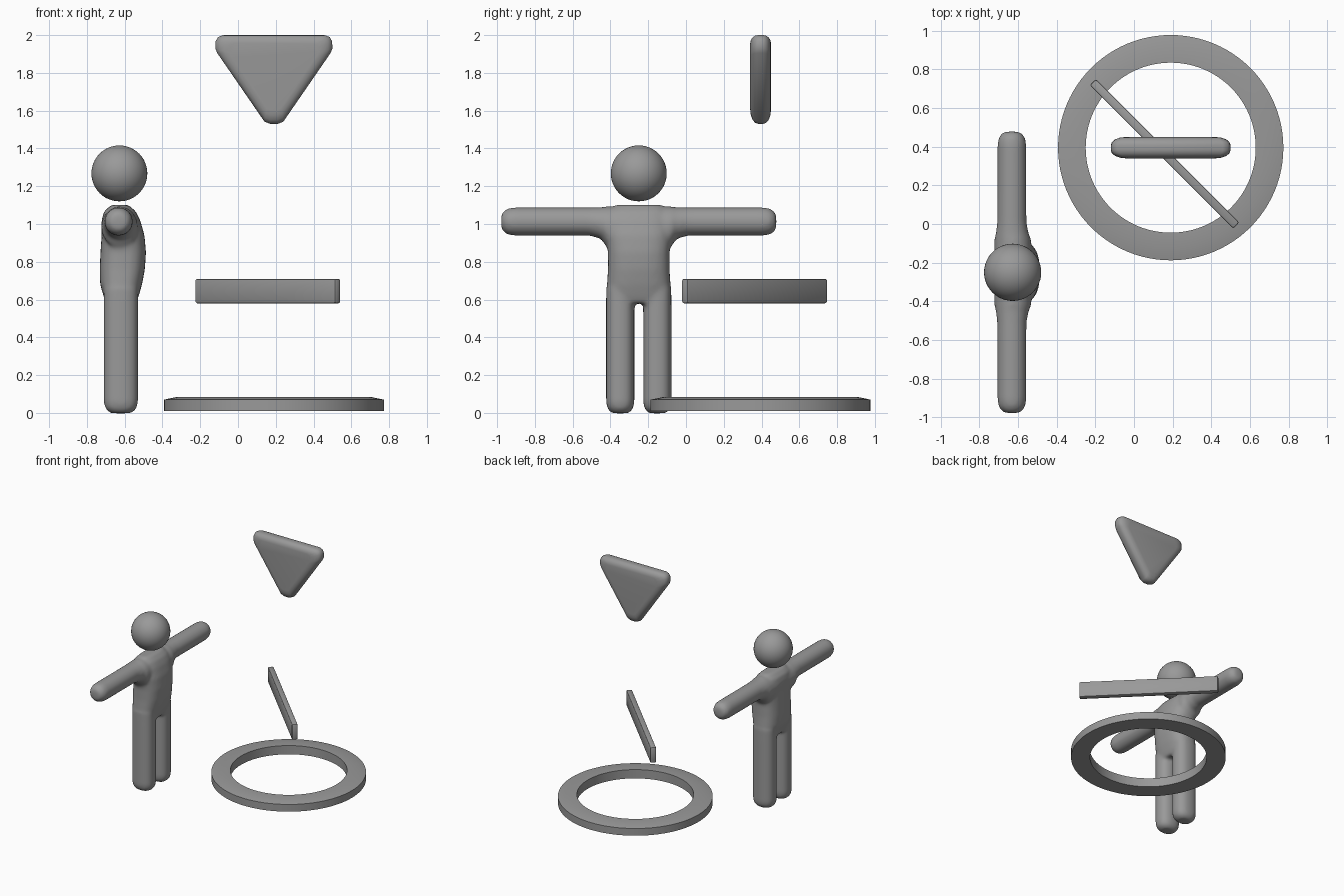
import bpy, bmesh, math
from mathutils import Matrix, Vector

if "Cube" in bpy.data.objects:
    bpy.data.objects.remove(bpy.data.objects["Cube"])

grey = bpy.data.materials.new("mid grey")
grey.diffuse_color = (0.32, 0.32, 0.32, 1)
grey.use_nodes = True
grey.node_tree.nodes["Principled BSDF"].inputs["Base Color"].default_value = grey.diffuse_color


def finish(bm, name, angle=35):
    bmesh.ops.recalc_face_normals(bm, faces=bm.faces[:])
    mesh = bpy.data.meshes.new(name)
    bm.to_mesh(mesh)
    bm.free()
    mesh.materials.append(grey)
    obj = bpy.data.objects.new(name, mesh)
    bpy.context.collection.objects.link(obj)
    bpy.ops.object.select_all(action='DESELECT')
    obj.select_set(True)
    bpy.context.view_layer.objects.active = obj
    bpy.ops.object.shade_smooth_by_angle(angle=math.radians(angle))
    return obj


def loft(bm, rings, capped=True):
    """Skin a list of equal-length point rings; uncapped lofts close on themselves."""
    loops = [[bm.verts.new(p) for p in ring] for ring in rings]
    pairs = list(zip(loops, loops[1:]))
    if capped:
        bm.faces.new(loops[0])
        bm.faces.new(loops[-1])
    else:
        pairs.append((loops[-1], loops[0]))
    for a, b in pairs:
        for i in range(len(a)):
            j = (i + 1) % len(a)
            bm.faces.new((a[i], a[j], b[j], b[i]))


def oval(n, ru, rv, power=1.0):
    pts = []
    for i in range(n):
        c, s = math.cos(2 * math.pi * i / n), math.sin(2 * math.pi * i / n)
        pts.append((ru * math.copysign(abs(c) ** power, c),
                    rv * math.copysign(abs(s) ** power, s)))
    return pts


MID_Y = -0.25  # symmetry plane of the figure

# Body: torso, arms and legs fused into one smooth skin
bm = bmesh.new()
torso = [  # z, x min, x max, half width in y
    (0.58, -0.70, -0.54, 0.160), (0.62, -0.712, -0.525, 0.170),
    (0.68, -0.73, -0.508, 0.168), (0.76, -0.732, -0.493, 0.163),
    (0.85, -0.728, -0.487, 0.163), (0.94, -0.722, -0.495, 0.172),
    (1.02, -0.722, -0.518, 0.175), (1.065, -0.71, -0.54, 0.165),
    (1.102, -0.67, -0.58, 0.12)]
loft(bm, [[((a + b) / 2 + u, MID_Y + v, z) for u, v in oval(48, (b - a) / 2, w, 0.75)]
          for z, a, b, w in torso])

arm = [  # distance from middle, centre x, centre z, radius x, radius z
    (0.728, -0.632, 1.013, 0.035, 0.035), (0.718, -0.632, 1.013, 0.053, 0.053),
    (0.695, -0.632, 1.013, 0.069, 0.069), (0.66, -0.632, 1.013, 0.075, 0.075),
    (0.26, -0.632, 1.013, 0.076, 0.075), (0.20, -0.63, 1.005, 0.085, 0.084),
    (0.17, -0.627, 0.985, 0.096, 0.108)]
stations = [(-t, *r) for t, *r in arm] + [(t, *r) for t, *r in reversed(arm)]
loft(bm, [[(cx + u, MID_Y + t, cz + v) for u, v in oval(32, rx, rz)]
          for t, cx, cz, rx, rz in stations])

leg = [(-0.002, 0.55), (0.008, 0.75), (0.028, 0.93), (0.06, 1.0), (0.66, 1.0)]
for side in (-1, 1):
    loft(bm, [[(-0.62 + u * k, MID_Y + side * 0.098 + v * k, z)
               for u, v in oval(32, 0.091, 0.075, 0.85)] for z, k in leg])
body = finish(bm, "body", 180)
remesh = body.modifiers.new("fuse", 'REMESH')
remesh.mode = 'VOXEL'
remesh.voxel_size = 0.012
remesh.use_smooth_shade = True
smooth = body.modifiers.new("soften", 'SMOOTH')
smooth.factor = 0.5
smooth.iterations = 8

# Head
bm = bmesh.new()
bmesh.ops.create_uvsphere(bm, u_segments=48, v_segments=24, radius=0.148,
                          matrix=Matrix.Translation((-0.628, MID_Y, 1.268)))
finish(bm, "head")

# Floor ring with a slightly raised top
bm = bmesh.new()
profile = [(0.44, 0.01), (0.583, 0.01), (0.583, 0.07), (0.52, 0.083), (0.44, 0.083)]
loft(bm, [[(0.19 + u, 0.395 + v, z) for u, v in oval(96, r, r)] for r, z in profile],
     capped=False)
finish(bm, "floor_ring")

# Diagonal floating bar
bm = bmesh.new()
bmesh.ops.create_cube(bm, size=1, matrix=Matrix.Translation((0.158, 0.363, 0.645))
                      @ Matrix.Rotation(math.radians(-45), 4, 'Z')
                      @ Matrix.Diagonal((1.05, 0.045, 0.13, 1)))
bmesh.ops.bevel(bm, geom=bm.edges[:], offset=0.01, segments=2, profile=0.5,
                affect='EDGES')
finish(bm, "diagonal_bar")

# Downward triangle marker with rounded rims
half = [(0.02, 1.53), (0.05, 1.542), (0.30, 1.905), (0.31, 1.93),
        (0.308, 1.968), (0.295, 1.99), (0.27, 2.0)]
outline = half + [(-x, z) for x, z in reversed(half)]
radius, layers = 0.042, []
for side in (-1, 1):
    steps = [math.radians(a) for a in (90, 67.5, 45, 22.5, 0)]
    if side == 1:
        steps.reverse()
    for a in steps:
        k = 1 - radius * (1 - math.cos(a)) / 0.17
        y = 0.395 + side * (0.055 - radius + radius * math.sin(a))
        layers.append([(0.19 + x * k, y, 1.83 + (z - 1.83) * k) for x, z in outline])
bm = bmesh.new()
loft(bm, layers)
finish(bm, "triangle_marker", 50)
